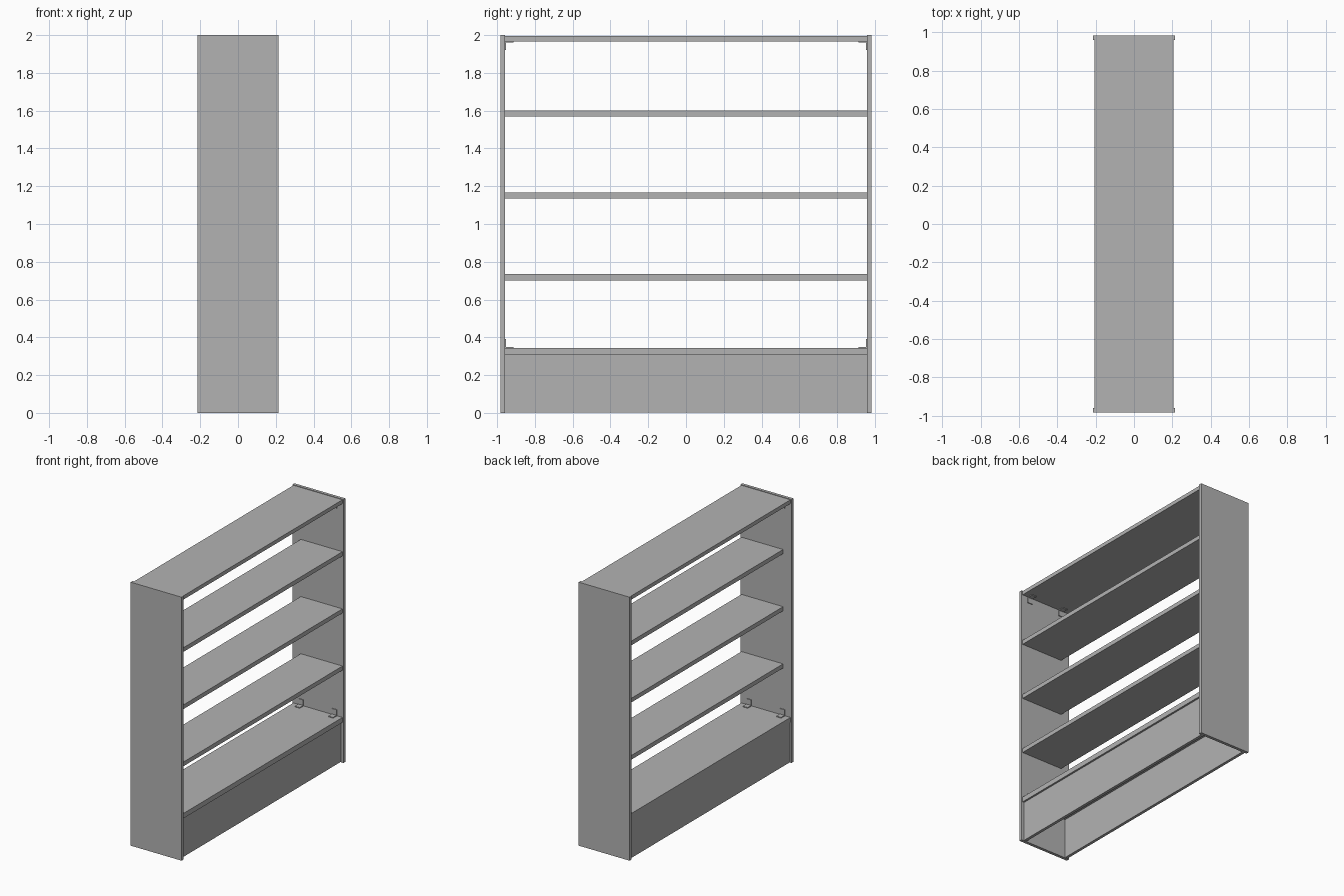
import bpy

if "Cube" in bpy.data.objects:
    bpy.data.objects.remove(bpy.data.objects["Cube"], do_unlink=True)

grey = bpy.data.materials.new("plain grey")
grey.use_nodes = True
colour = (0.45, 0.45, 0.45, 1)
grey.diffuse_color = colour
grey.node_tree.nodes["Principled BSDF"].inputs["Base Color"].default_value = colour


def box(name, x, y, z):
    """Axis-aligned board given as (low, high) ranges."""
    low, high = zip(*(sorted(r) for r in (x, y, z)))
    verts = [(a, b, c) for a in (low[0], high[0])
             for b in (low[1], high[1]) for c in (low[2], high[2])]
    faces = [(0, 1, 3, 2), (4, 6, 7, 5), (0, 4, 5, 1),
             (2, 3, 7, 6), (0, 2, 6, 4), (1, 5, 7, 3)]
    return mesh(name, verts, faces)


def mesh(name, verts, faces):
    data = bpy.data.meshes.new(name)
    data.from_pydata(verts, [], faces)
    data.materials.append(grey)
    obj = bpy.data.objects.new(name, data)
    bpy.context.collection.objects.link(obj)
    return obj


def bracket(name, x, y_side, z, up):
    """Thin L-shaped corner bracket, extruded along x."""
    leg, t = 0.047, 0.006
    profile = [(0, 0), (leg, 0), (leg, t), (t, t), (t, leg), (0, leg)]
    verts = [(x + dx, y_side * (INNER - a), z + up * b)
             for dx in (-0.02, 0.02) for a, b in profile]
    n = len(profile)
    faces = [tuple(range(n)), tuple(range(2 * n - 1, n - 1, -1))]
    faces += [(i, i + n, (i + 1) % n + n, (i + 1) % n) for i in range(n)]
    if y_side * up > 0:
        faces = [f[::-1] for f in faces]
    return mesh(name, verts, faces)


INNER, OUTER = 0.959, 0.982
DEPTH, SHELF = 0.214, 0.206
TRIM = 0.012
SPAN = (-INNER, INNER)

# Upright end panels with edge strips
for label, s in (("front", -1), ("back", 1)):
    ends = (s * INNER, s * OUTER)
    box(label + "_end_panel", (-DEPTH + TRIM, DEPTH - TRIM), ends, (0, 2))
    for side, d in (("right", -1), ("left", 1)):
        box(f"{label}_end_{side}_edge_strip",
            (d * (DEPTH - TRIM), d * DEPTH), ends, (0, 2))

# Top, bottom shelf and set-back middle shelves
box("top_board", (-SHELF, SHELF), SPAN, (1.967, 1.996))
box("bottom_shelf", (-SHELF, SHELF), SPAN, (0.306, 0.344))
for i, z in enumerate((0.702, 1.136, 1.57)):
    box(f"middle_shelf_{i + 1}", (-0.144, SHELF), SPAN, (z, z + 0.032))

# Hollow plinth
box("plinth_left_board", (0.17, 0.192), SPAN, (0.003, 0.306))
box("plinth_right_board", (-0.202, -0.18), SPAN, (0.003, 0.306))

# Corner brackets
for x_name, x in (("right", -0.14), ("left", 0.14)):
    for y_name, s in (("front", -1), ("back", 1)):
        bracket(f"lower_{y_name}_{x_name}_bracket", x, s, 0.344, 1)
        bracket(f"upper_{y_name}_{x_name}_bracket", x, s, 1.967, -1)
